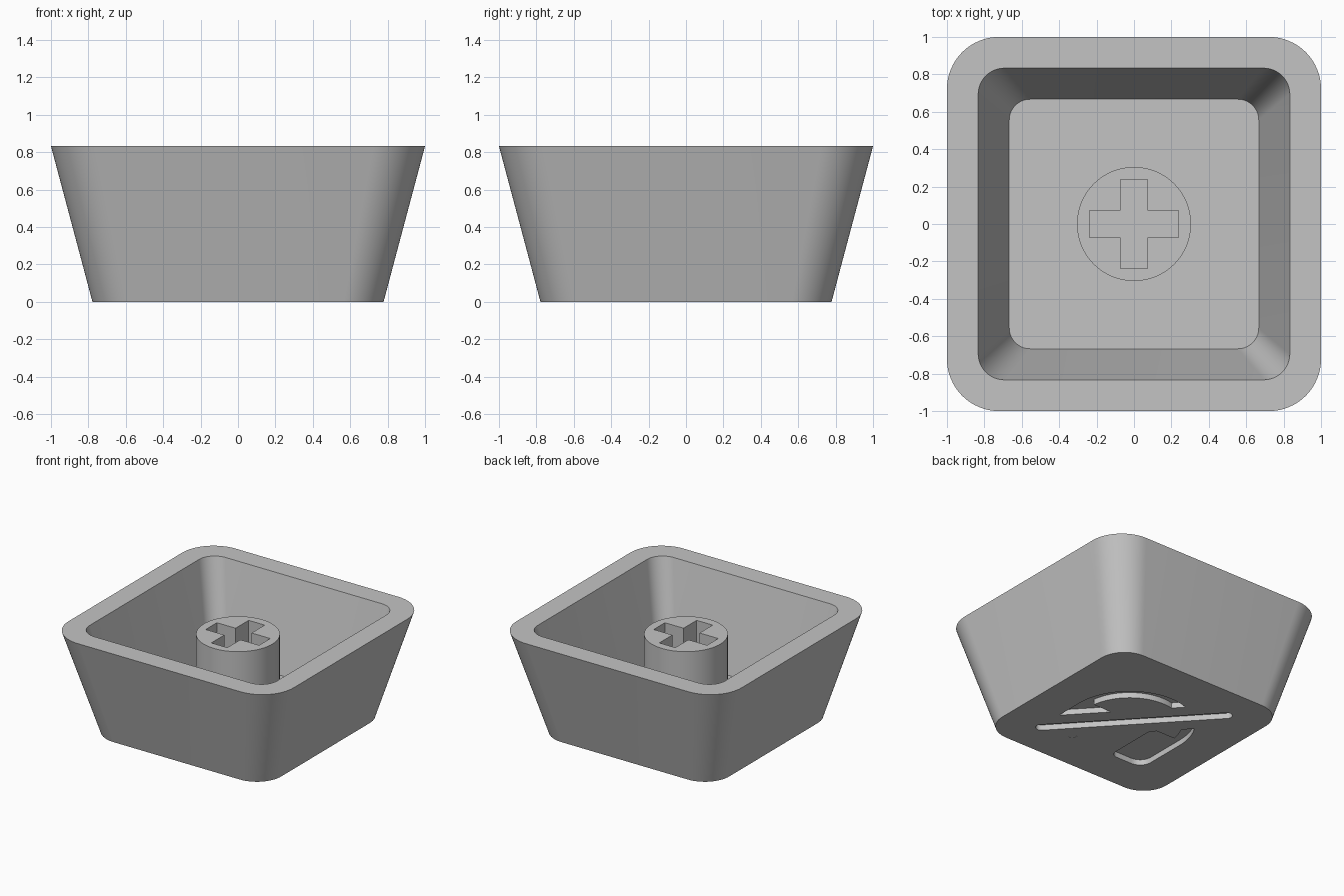
import bpy, bmesh
from math import sin, cos, radians, atan2, hypot

cube = bpy.data.objects.get("Cube")
if cube:
    bpy.data.objects.remove(cube, do_unlink=True)

gray = bpy.data.materials.new("plain gray")
gray.use_nodes = True
gray.diffuse_color = (0.55, 0.55, 0.55, 1)
gray.node_tree.nodes["Principled BSDF"].inputs["Base Color"].default_value = gray.diffuse_color


def arc(cx, cy, r, start, end, steps):
    """Points along a circular arc, angles in degrees."""
    angles = [radians(start + (end - start) * i / steps) for i in range(steps + 1)]
    return [(cx + r * cos(a), cy + r * sin(a)) for a in angles]


def rounded_square(half, r):
    c = half - r
    points = []
    for i, (sx, sy) in enumerate([(1, 1), (-1, 1), (-1, -1), (1, -1)]):
        points += arc(sx * c, sy * c, r, 90 * i, 90 * i + 90, 16)
    return points


def capsule(half_length, half_width, direction):
    """Round-ended bar through the centre."""
    c = half_length - half_width
    a = atan2(direction[1], direction[0])
    bar = (arc(c, 0, half_width, -90, 90, 12) + arc(-c, 0, half_width, 90, 270, 12))
    return [(x * cos(a) - y * sin(a), x * sin(a) + y * cos(a)) for x, y in bar]


def loft(name, sections):
    """Skin a stack of (outline, z) sections and cap both ends."""
    bm = bmesh.new()
    rings = [[bm.verts.new((x, y, z)) for x, y in outline] for outline, z in sections]
    n = len(rings[0])
    for low, high in zip(rings, rings[1:]):
        for i in range(n):
            j = (i + 1) % n
            bm.faces.new((low[i], low[j], high[j], high[i]))
    bm.faces.new(rings[0])
    bm.faces.new(rings[-1])
    bmesh.ops.recalc_face_normals(bm, faces=bm.faces)
    mesh = bpy.data.meshes.new(name)
    bm.to_mesh(mesh)
    bm.free()
    mesh.materials.append(gray)
    obj = bpy.data.objects.new(name, mesh)
    bpy.context.collection.objects.link(obj)
    return obj


def select(obj):
    bpy.ops.object.select_all(action='DESELECT')
    obj.select_set(True)
    bpy.context.view_layer.objects.active = obj


def cut(target, cutter):
    """Subtract the cutter and discard it."""
    cutter.hide_render = True
    mod = target.modifiers.new("cut", 'BOOLEAN')
    mod.operation = 'DIFFERENCE'
    mod.solver = 'EXACT'
    mod.object = cutter
    select(target)
    bpy.ops.object.modifier_apply(modifier=mod.name)
    bpy.data.objects.remove(cutter, do_unlink=True)


HEIGHT, FLOOR, STEM_TOP, ENGRAVE = 0.833, 0.111, 0.722, 0.044

# Tapered hollow cap, open at the top
cap_body = loft("cap_body", [
    (rounded_square(0.778, 0.216), 0),
    (rounded_square(1.0, 0.278), HEIGHT),
    (rounded_square(0.833, 0.139), HEIGHT),
    (rounded_square(0.667, 0.111), FLOOR),
])

# Headset outline: left half from the crown to the cup, then mirrored
left = arc(0, -0.05, 0.477, 90, 180, 24)
left += arc(-0.377, -0.38, 0.1, 180, 270, 10)
left += arc(-0.24, -0.48, 0.0, 0, 0, 1)[:1]
left += arc(-0.235, -0.425, 0.055, 275, 360, 6)
left += [(-0.18, 0)]
left += arc(0, -0.05, 0.385, 172.5, 90, 24)
right = [(-x, y) for x, y in reversed(left[1:-1])]
headset = loft("headset_cutter", [(left + right, -0.05), (left + right, ENGRAVE)])

# Clear band across the headset, then the slash itself
diagonal = (-0.49, 0.53)
band = capsule(1.2, 0.16, diagonal)
cut(headset, loft("band_cutter", [(band, -0.1), (band, 0.1)]))
cut(cap_body, headset)
bar = capsule(hypot(*diagonal), 0.041, diagonal)
cut(cap_body, loft("slash_cutter", [(bar, -0.05), (bar, ENGRAVE)]))

# Round stem with a cross-shaped socket
disc = arc(0, 0, 0.305, 0, 360, 64)[:-1]
stem = loft("stem", [(disc, FLOOR - 0.01), (disc, STEM_TOP)])
L, W = 0.237, 0.071
cross = []
for quarter in range(4):
    c, s = [(1, 0), (0, 1), (-1, 0), (0, -1)][quarter]
    cross += [(x * c - y * s, x * s + y * c) for x, y in [(L, -W), (L, W), (W, W)]]
cut(stem, loft("cross_cutter", [(cross, 0), (cross, 1)]))

for obj in (cap_body, stem):
    select(obj)
    bpy.ops.object.shade_smooth_by_angle(angle=radians(30))
